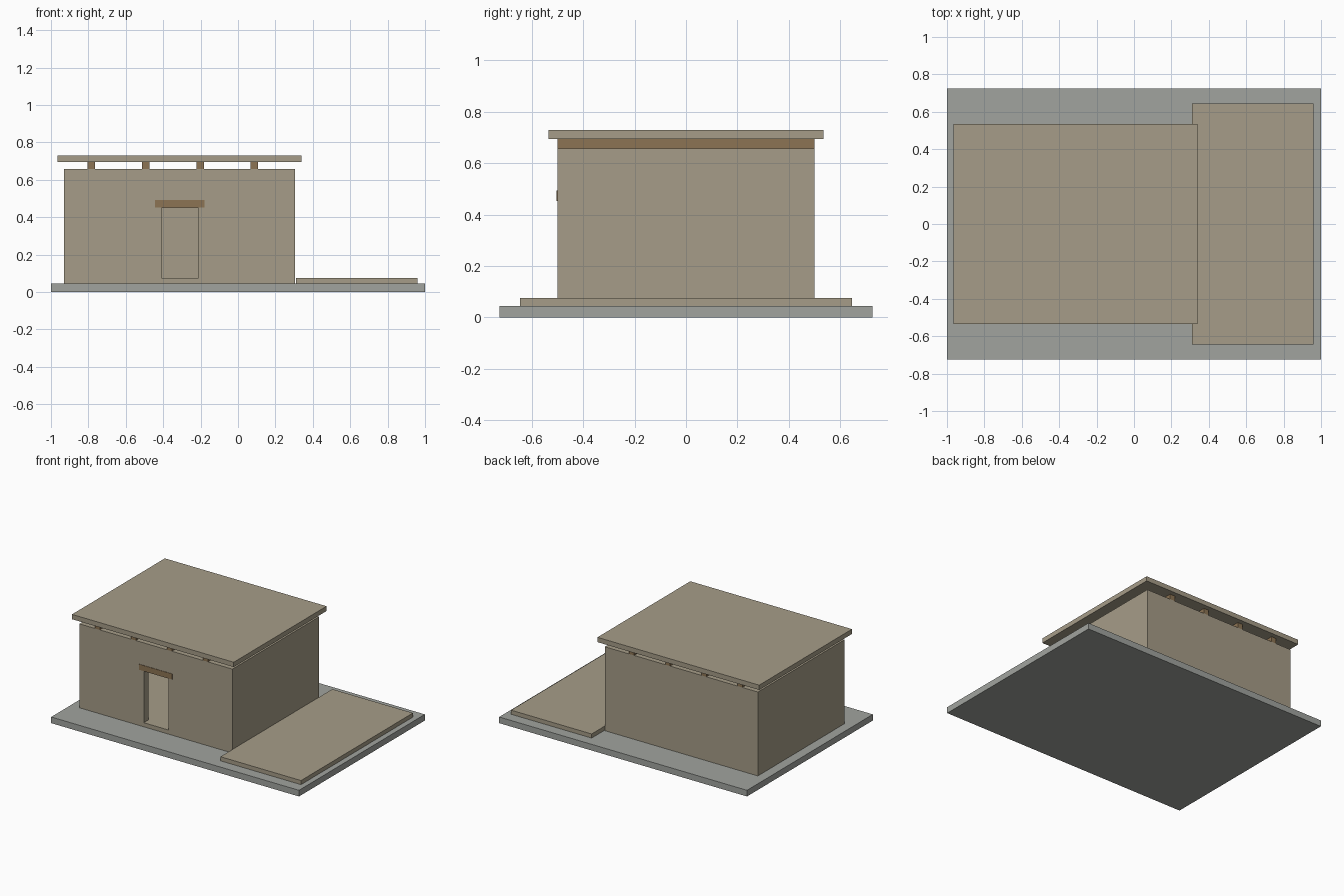
import bpy
from mathutils import Vector

cube = bpy.data.objects.get("Cube")
if cube:
    bpy.data.objects.remove(cube, do_unlink=True)


def make_material(name, rgb):
    mat = bpy.data.materials.new(name)
    mat.use_nodes = True
    mat.diffuse_color = (*rgb, 1)
    mat.node_tree.nodes["Principled BSDF"].inputs["Base Color"].default_value = (*rgb, 1)
    return mat


mud = make_material("tan mud", (0.38, 0.335, 0.246))
wood = make_material("brown wood", (0.262, 0.174, 0.088))
stone = make_material("grey stone", (0.355, 0.37, 0.345))


def box(name, low, high, mat):
    """Axis-aligned box between two opposite corners."""
    low, high = Vector(low), Vector(high)
    bpy.ops.mesh.primitive_cube_add(size=1, location=(low + high) / 2)
    obj = bpy.context.object
    obj.name = name
    obj.scale = high - low
    bpy.ops.object.transform_apply(location=False, rotation=False, scale=True)
    obj.data.materials.append(mat)
    return obj


def cut(target, cutter):
    """Subtract the cutter from the target, then remove it."""
    cutter.hide_render = True
    mod = target.modifiers.new("opening", 'BOOLEAN')
    mod.operation = 'DIFFERENCE'
    mod.solver = 'EXACT'
    mod.object = cutter
    bpy.context.view_layer.objects.active = target
    bpy.ops.object.modifier_apply(modifier=mod.name)
    bpy.data.objects.remove(cutter, do_unlink=True)


GROUND, FLOOR, WALL_TOP, ROOF = 0.045, 0.075, 0.657, 0.695
LEFT, RIGHT, DEPTH, THICK = -0.93, 0.305, 0.5, 0.055

# Ground slab and raised side terrace
box("ground_slab", (-1, -0.725, 0), (1, 0.725, GROUND), stone)
box("terrace", (0.31, -0.645, GROUND), (0.96, 0.645, FLOOR), mud)

# Hollow walls with solid floor and an open doorway
walls = box("walls", (LEFT, -DEPTH, GROUND), (RIGHT, DEPTH, WALL_TOP), mud)
cut(walls, box("room_cutter", (LEFT + THICK, -DEPTH + THICK, FLOOR),
               (RIGHT - THICK, DEPTH - THICK, 1), mud))
cut(walls, box("door_cutter", (-0.41, -DEPTH - 0.1, FLOOR),
               (-0.21, -DEPTH + 0.1, 0.45), mud))

# Wooden lintel over the door
box("door_lintel", (-0.445, -DEPTH - 0.003, 0.453), (-0.18, -DEPTH + THICK, 0.493), wood)

# Roof beams resting on the walls
for i in range(4):
    x = -0.785 + i * 0.291
    box(f"roof_beam_{i + 1}", (x - 0.02, -DEPTH, WALL_TOP), (x + 0.02, DEPTH, ROOF), wood)

# Overhanging flat roof
box("roof", (LEFT - 0.035, -DEPTH - 0.035, ROOF), (RIGHT + 0.035, DEPTH + 0.035, 0.73), mud)
